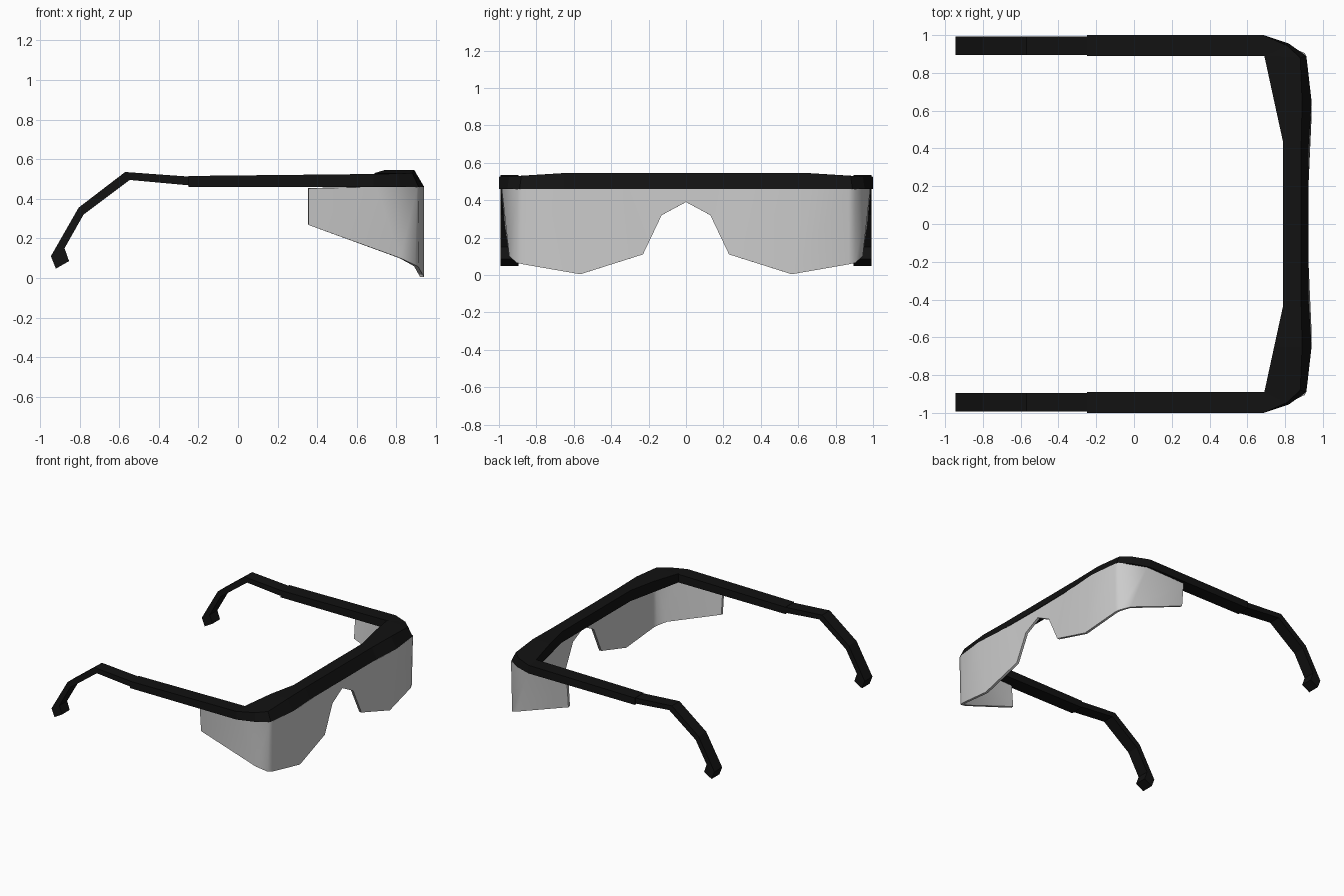
import bpy, bmesh

if "Cube" in bpy.data.objects:
    bpy.data.objects.remove(bpy.data.objects["Cube"])

black = bpy.data.materials.new("black_plastic")
black.diffuse_color = (0.006, 0.006, 0.006, 1)
black.use_nodes = True
black.node_tree.nodes["Principled BSDF"].inputs["Base Color"].default_value = black.diffuse_color


def make_object(name, bm, mat=None, recalc=True):
    if recalc:
        bmesh.ops.recalc_face_normals(bm, faces=bm.faces)
    mesh = bpy.data.meshes.new(name)
    bm.to_mesh(mesh)
    bm.free()
    obj = bpy.data.objects.new(name, mesh)
    bpy.context.collection.objects.link(obj)
    if mat:
        mesh.materials.append(mat)
    return obj


def mirrored(half):
    """Sections from the +y end to the middle, continued to the -y end."""
    other = [[(x, -y, z) for x, y, z in s] for s in half]
    return half + other[::-1]


# Brow bar and front arms: one swept four-sided section
# (inner xy, outer bottom xy, outer top xy, top z)
Z0 = 0.46
rows = [
    ((-0.25, 0.89), (-0.25, 1.0), (-0.25, 1.0), 0.515),
    ((0.69, 0.89), (0.685, 1.0), (0.685, 1.0), 0.525),
    ((0.69, 0.89), (0.82, 0.955), (0.81, 0.945), 0.527),
    ((0.69, 0.89), (0.912, 0.89), (0.88, 0.88), 0.53),
    ((0.742, 0.65), (0.94, 0.65), (0.89, 0.65), 0.545),
    ((0.79, 0.43), (0.925, 0.42), (0.885, 0.42), 0.545),
]
half = [[(*i, Z0), (*ob, Z0), (*ot, zt), (*i, zt)] for i, ob, ot, zt in rows]
bm = bmesh.new()
rings = [[bm.verts.new(c) for c in s] for s in mirrored(half)]
for a, b in zip(rings, rings[1:]):
    for k in range(4):
        j = (k + 1) % 4
        bm.faces.new((a[k], a[j], b[j], b[k]))
bm.faces.new(rings[0])
bm.faces.new(rings[-1])
bmesh.ops.remove_doubles(bm, verts=bm.verts, dist=0.0005)
make_object("brow_frame", bm, black)

# Rear temples with hooked ear tips: extruded side profile
profile = [(-0.22, 0.512), (-0.25, 0.512), (-0.57, 0.535), (-0.805, 0.355),
           (-0.945, 0.11), (-0.92, 0.047), (-0.853, 0.085), (-0.876, 0.15),
           (-0.78, 0.32), (-0.547, 0.495), (-0.25, 0.468), (-0.22, 0.468)]
for name, side in (("temple_left", 1), ("temple_right", -1)):
    bm = bmesh.new()
    face = bm.faces.new([bm.verts.new((x, side * 0.895, z)) for x, z in profile])
    ext = bmesh.ops.extrude_face_region(bm, geom=[face])["geom"]
    bmesh.ops.translate(bm, vec=(0, side * 0.097, 0),
                        verts=[v for v in ext if isinstance(v, bmesh.types.BMVert)])
    make_object(name, bm, black)

# Wraparound lens: columns of (bottom point, top point), then thickened
half = [
    [(0.355, 0.97, 0.268), (0.355, 0.987, 0.452)],
    [(0.82, 0.945, 0.10), (0.70, 0.985, 0.46)],
    [(0.895, 0.905, 0.065), (0.905, 0.905, 0.46)],
    [(0.91, 0.87, 0.057), (0.915, 0.87, 0.46)],
    [(0.94, 0.565, 0.004), (0.94, 0.65, 0.46)],
    [(0.925, 0.23, 0.11), (0.922, 0.32, 0.46)],
    [(0.922, 0.13, 0.32), (0.92, 0.16, 0.46)],
]
middle = [[(0.918, 0, 0.39), (0.918, 0, 0.46)]]
columns = (half + middle + mirrored(half)[len(half):])[::-1]
bm = bmesh.new()
cols = [[bm.verts.new(c) for c in s] for s in columns]
for (a0, a1), (b0, b1) in zip(cols, cols[1:]):
    bm.faces.new((a0, b0, b1, a1))
lens = make_object("lens", bm, recalc=False)
thick = lens.modifiers.new("thickness", "SOLIDIFY")
thick.thickness = 0.02
thick.offset = -1

bpy.ops.object.select_all(action="DESELECT")
lens.select_set(True)
bpy.context.view_layer.objects.active = lens
bpy.ops.object.modifier_apply(modifier="thickness")
bpy.ops.object.shade_smooth_by_angle(angle=0.9)
